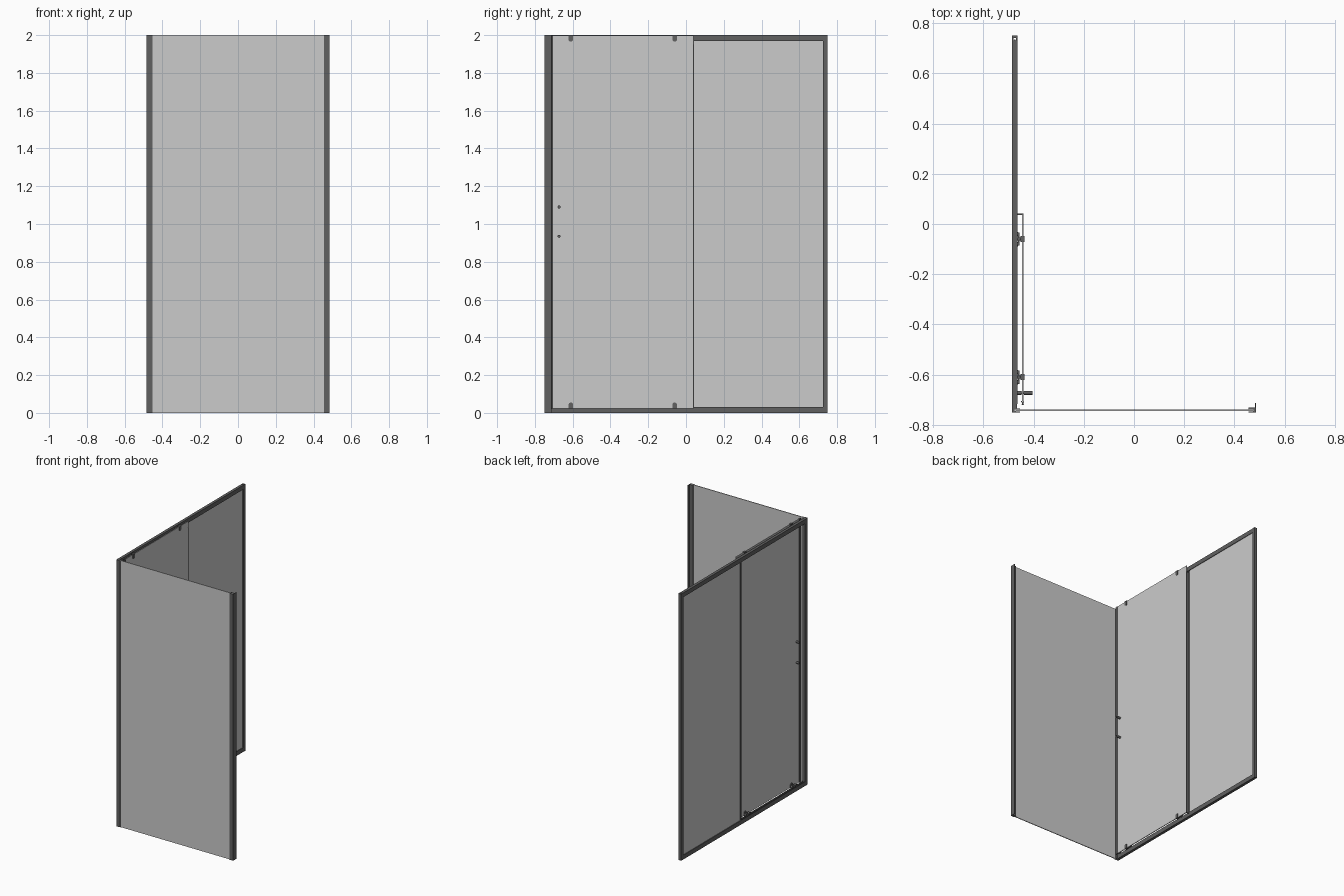
import bpy, bmesh, math
from mathutils import Vector

if "Cube" in bpy.data.objects:
    bpy.data.objects.remove(bpy.data.objects["Cube"])

dark = bpy.data.materials.new("dark_metal")
dark.diffuse_color = (0.12, 0.12, 0.12, 1)
dark.use_nodes = True
dark.node_tree.nodes["Principled BSDF"].inputs["Base Color"].default_value = dark.diffuse_color


def finish(name, bm, metal=True):
    bmesh.ops.recalc_face_normals(bm, faces=bm.faces)
    me = bpy.data.meshes.new(name)
    bm.to_mesh(me)
    bm.free()
    ob = bpy.data.objects.new(name, me)
    bpy.context.collection.objects.link(ob)
    if metal:
        me.materials.append(dark)
    return ob


def extrude(name, pts, axis, a, b, metal=True):
    """Extrude a closed profile along z (points x,y), y (x,z) or x (y,z)."""
    def place(p, t):
        return {'z': (p[0], p[1], t), 'y': (p[0], t, p[1]), 'x': (t, p[0], p[1])}[axis]
    bm = bmesh.new()
    lo = [bm.verts.new(place(p, a)) for p in pts]
    hi = [bm.verts.new(place(p, b)) for p in pts]
    n = len(pts)
    bm.faces.new(lo)
    bm.faces.new(hi)
    for i in range(n):
        bm.faces.new((lo[i], lo[(i + 1) % n], hi[(i + 1) % n], hi[i]))
    return finish(name, bm, metal)


def box(name, x0, x1, y0, y1, z0, z1, metal=True):
    return extrude(name, [(x0, y0), (x1, y0), (x1, y1), (x0, y1)], 'z', z0, z1, metal)


def cyl_x(name, x0, x1, y, z, r, n=24):
    ob = extrude(name, [(y + r * math.cos(2 * math.pi * i / n),
                         z + r * math.sin(2 * math.pi * i / n)) for i in range(n)], 'x', x0, x1)
    smooth(ob)
    return ob


def smooth(ob):
    bpy.ops.object.select_all(action='DESELECT')
    ob.select_set(True)
    bpy.context.view_layer.objects.active = ob
    bpy.ops.object.shade_smooth_by_angle(angle=math.radians(35))


# Glass panes
box("side_glass", -0.475, 0.475, -0.745, -0.739, 0.0, 2.0, False)
box("fixed_glass", -0.478, -0.472, 0.035, 0.735, 0.025, 1.975, False)
box("door_glass", -0.446, -0.440, -0.708, 0.04, 0.022, 1.998, False)

# L-shaped corner post with inner lip
extrude("corner_post", [(-0.485, -0.75), (-0.453, -0.75), (-0.453, -0.746), (-0.469, -0.746),
                        (-0.469, -0.738), (-0.453, -0.738), (-0.453, -0.734), (-0.466, -0.734),
                        (-0.466, -0.716), (-0.485, -0.716)], 'z', 0, 2)

# Wall channels: side panel channel with return fin, and fixed panel channel
extrude("side_wall_channel", [(0.455, -0.75), (0.485, -0.75), (0.485, -0.712), (0.482, -0.712),
                              (0.482, -0.73), (0.455, -0.73), (0.455, -0.738), (0.473, -0.738),
                              (0.473, -0.746), (0.455, -0.746)], 'z', 0, 2)
extrude("fixed_wall_channel", [(-0.485, 0.75), (-0.463, 0.75), (-0.463, 0.725), (-0.470, 0.725),
                               (-0.470, 0.74), (-0.480, 0.74), (-0.480, 0.725), (-0.485, 0.725)],
        'z', 0, 2)

# Top and bottom rails: mirrored channel, with a groove on the inside
rail = [(-0.485, 0.0), (-0.464, 0.0), (-0.464, 0.032), (-0.468, 0.032), (-0.468, 0.012),
        (-0.480, 0.012), (-0.480, 0.032), (-0.485, 0.032)]
extrude("bottom_rail", rail, 'y', -0.716, 0.73)
extrude("top_rail", [(x, 2.0 - z) for x, z in rail], 'y', -0.716, 0.73)

# Seals at the meeting edges and the door closing edge
extrude("overlap_seal", [(-0.482, 0.030), (-0.468, 0.030), (-0.468, 0.034), (-0.470, 0.042),
                         (-0.482, 0.042)], 'z', 0.032, 1.968)
box("door_rear_seal", -0.465, -0.439, 0.036, 0.041, 0.022, 1.95)
extrude("door_closing_seal", [(-0.449, -0.704), (-0.437, -0.704), (-0.437, -0.709),
                              (-0.441, -0.713), (-0.438, -0.721), (-0.448, -0.721),
                              (-0.445, -0.713), (-0.449, -0.709)], 'z', 0.022, 1.998)

# Rollers: rounded bracket on the door plus two wheels on the rail
for yi, y in enumerate((-0.61, -0.06)):
    for zi, s in enumerate((1, -1)):
        tag = f"{('front', 'rear')[yi]}_{('lower', 'upper')[zi]}"
        z0 = 0.02 if s > 0 else 2.0
        r = 0.012
        cap = [(y - r, z0), (y + r, z0)]
        cap += [(y + r * math.cos(math.pi * i / 12), z0 + s * (0.023 + r * math.sin(math.pi * i / 12)))
                for i in range(13)]
        smooth(extrude(f"roller_cap_{tag}", cap, 'x', -0.452, -0.436))
        zc = z0 + s * 0.016
        box(f"roller_arm_{tag}", -0.461, -0.456, y - 0.026, y + 0.026, zc - 0.006, zc + 0.006)
        cyl_x(f"roller_pin_{tag}", -0.470, -0.450, y, zc, 0.006)
        for k, dy in enumerate((-0.02, 0.02)):
            cyl_x(f"roller_wheel_{tag}_{k}", -0.474, -0.461, y + dy, zc, 0.009)

# Door knobs through the glass
for i, z in enumerate((0.935, 1.09)):
    cyl_x(f"door_knob_{i}", -0.472, -0.448, -0.672, z, 0.008)
    cyl_x(f"door_knob_inner_{i}", -0.438, -0.405, -0.672, z, 0.008)
    cyl_x(f"door_knob_stem_{i}", -0.449, -0.437, -0.672, z, 0.005)
